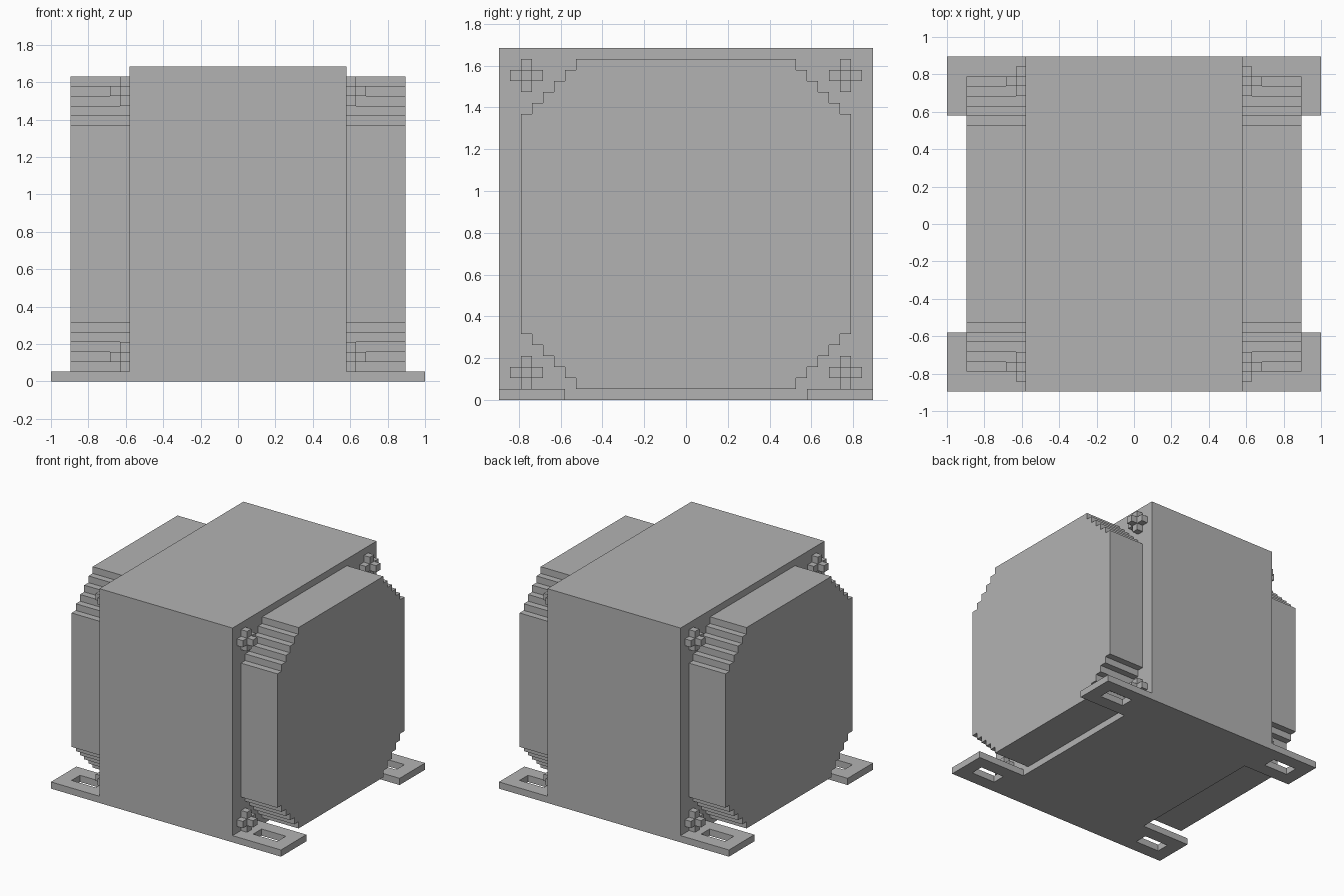
import bpy
import bmesh

U = 2 / 38  # modelling grid step

if "Cube" in bpy.data.objects:
    bpy.data.objects.remove(bpy.data.objects["Cube"])

GREY = (0.45, 0.45, 0.45, 1)
metal = bpy.data.materials.new("plain grey")
metal.diffuse_color = GREY
metal.use_nodes = True
metal.node_tree.nodes["Principled BSDF"].inputs["Base Color"].default_value = GREY


def finish(name, bm):
    bmesh.ops.recalc_face_normals(bm, faces=bm.faces)
    mesh = bpy.data.meshes.new(name)
    bm.to_mesh(mesh)
    bm.free()
    mesh.materials.append(metal)
    obj = bpy.data.objects.new(name, mesh)
    bpy.context.collection.objects.link(obj)
    return obj


def prism(name, outline, axis, start, end):
    """Extrude a 2D outline, in grid steps, along x or z."""
    bm = bmesh.new()
    place = (lambda a, b: (start, a, b)) if axis == "x" else (lambda a, b: (a, b, start))
    verts = [bm.verts.new([c * U for c in place(a, b)]) for a, b in outline]
    face = bm.faces.new(verts)
    grown = bmesh.ops.extrude_face_region(bm, geom=[face])["geom"]
    depth = (end - start) * U
    move = (depth, 0, 0) if axis == "x" else (0, 0, depth)
    bmesh.ops.translate(bm, vec=move, verts=[g for g in grown if isinstance(g, bmesh.types.BMVert)])
    return finish(name, bm)


def rect(a0, a1, b0, b1):
    return [(a0, b0), (a1, b0), (a1, b1), (a0, b1)]


def plus(a, b):
    """Plus-shaped outline three steps wide, centred on (a, b)."""
    points = []
    ca, sa = 1, 0
    for _ in range(4):
        for p, q in ((1.5, -.5), (1.5, .5), (.5, .5)):
            points.append((a + p * ca - q * sa, b + p * sa + q * ca))
        ca, sa = -sa, ca
    return points


def mounting_foot(name, sx, sy):
    """Flat lug with a rectangular slot cut through it."""
    bm = bmesh.new()
    rings = []
    for z in (0, 1):
        for outline in (rect(11, 19, 11, 17), rect(13, 17, 13, 15)):
            rings.append([bm.verts.new((sx * x * U, sy * y * U, z * U)) for x, y in outline])
    low_out, low_in, top_out, top_in = rings
    for a, b in ((low_out, low_in), (top_out, top_in), (low_out, top_out), (low_in, top_in)):
        for i in range(4):
            j = (i + 1) % 4
            bm.faces.new((a[i], a[j], b[j], b[i]))
    # Merge the coplanar ring faces visually by keeping the lug flat
    return finish(name, bm)


# Laminated core block
prism("core", rect(-11, 11, -17, 17), "z", 0, 32)

# Stair-stepped corner outline of the winding
corner = [(15, 10)]
for i in range(5):
    corner += [(14 - i, 10 + i), (14 - i, 11 + i)]
quarters = [corner,
            [(-a, b) for a, b in reversed(corner)],
            [(-a, -b) for a, b in corner],
            [(a, -b) for a, b in reversed(corner)]]
winding = [(a, b + 16) for quarter in quarters for a, b in quarter]

for side, sx in (("left", 1), ("right", -1)):
    prism(side + "_winding", winding, "x", sx * 11, sx * 17)
    for end, sy in (("front", -1), ("back", 1)):
        mounting_foot(f"{end}_{side}_foot", sx, sy)
        # Plus-shaped bolt heads with a raised centre
        for level, z in (("lower", 2.5), ("upper", 29.5)):
            label = f"{level}_{end}_{side}_bolt"
            y = sy * 14.5
            prism(label + "_head", plus(y, z), "x", sx * 11, sx * 12)
            prism(label + "_tip", rect(y - .5, y + .5, z - .5, z + .5), "x", sx * 12, sx * 13)
